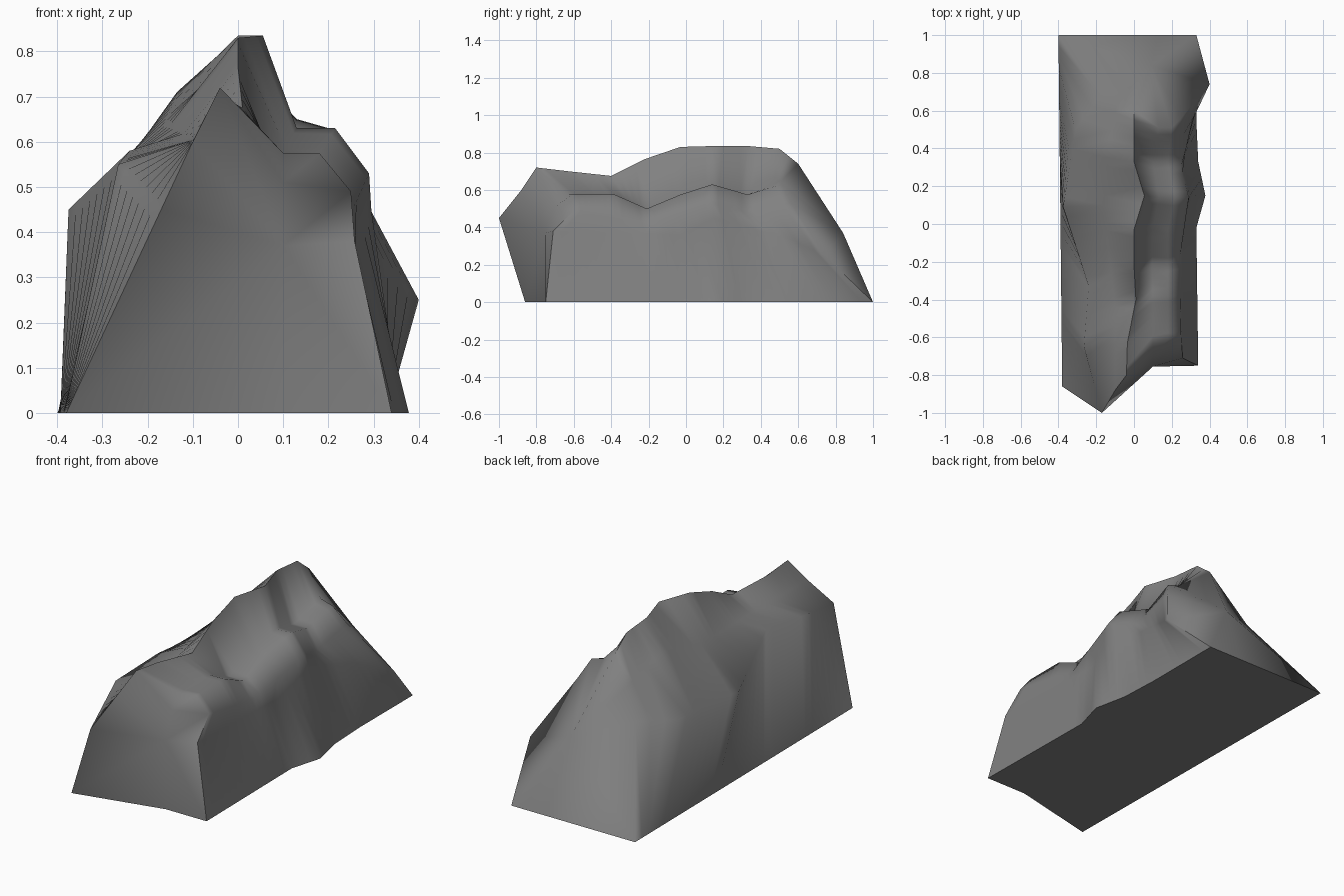
import bpy
import bmesh
import math
from mathutils import Vector

if "Cube" in bpy.data.objects:
    bpy.data.objects.remove(bpy.data.objects["Cube"])

SEGMENTS = 32


def rail(*keys):
    """Sample a lengthwise contour, given as (y, x, z) keys, keeping every key as a corner."""
    first, last = keys[0][0], keys[-1][0]
    stops = [round((key[0] - first) / (last - first) * SEGMENTS) for key in keys]
    samples = [Vector((keys[0][1], first, keys[0][2]))]
    for a, b, i, j in zip(keys, keys[1:], stops, stops[1:]):
        start, end = Vector((a[1], a[0], a[2])), Vector((b[1], b[0], b[2]))
        samples += [start.lerp(end, (k - i) / (j - i)) for k in range(i + 1, j + 1)]
    return samples


# Lengthwise contours of the rock, from the left foot over the ridge to the right foot
left_foot = rail((-.86, -.38, 0), (1, -.4, 0))
left_crease = rail((-1, -.17, .45), (-.65, -.265, .55), (-.33, -.24, .58),
                   (.09, -.375, .45), (.5, -.31, .44), (.68, -.18, .46))
upper_slope = rail((-.88, -.1, .6), (-.44, -.1, .605), (.1, -.16, .645),
                   (.4, -.135, .71), (.64, -.09, .6))
ridge = rail((-.8, -.04, .72), (-.63, -.035, .7), (-.4, .01, .675), (-.22, 0, .765),
             (-.03, 0, .83), (.15, .055, .835), (.33, 0, .835), (.5, 0, .82), (.6, 0, .74))
ledge_inner = rail((-.63, .1, .575), (-.38, .1, .575), (-.21, .095, .5), (-.03, .1, .575),
                   (.14, .13, .63), (.33, .1, .575), (.51, .13, .65))
ledge_outer = rail((-.61, .18, .575), (-.38, .18, .575), (-.21, .18, .5), (-.03, .18, .575),
                   (.14, .215, .63), (.33, .18, .575), (.51, .2, .63))
shoulder = rail((-.6, .25, .49), (-.2, .24, .42), (.14, .29, .53),
                (.33, .24, .48), (.56, .25, .53))
right_wall = rail((-.71, .258, .38), (-.03, .26, .36), (.15, .295, .45),
                  (.33, .26, .4), (.55, .31, .34), (.74, .4, .25))
right_foot = rail((-.75, .34, 0), (-.02, .33, 0), (.15, .378, 0), (.33, .34, 0),
                  (.55, .33, 0), (1, .33, 0))
rails = [left_foot, left_crease, upper_slope, ridge, ledge_inner,
         ledge_outer, shoulder, right_wall, right_foot]

bm = bmesh.new()
grid = [[bm.verts.new(p) for p in points] for points in rails]


def fan(centre, ring):
    """Join a centre vertex to each pair of neighbours along a ring."""
    for a, b in zip(ring, ring[1:]):
        bm.faces.new((centre, a, b))


def strip(a, b, start, end):
    """Join two contours with quads."""
    for i in range(start, end):
        bm.faces.new((a[i], a[i + 1], b[i + 1], b[i]))


# Skin between neighbouring contours
for a, b in zip(grid, grid[1:]):
    strip(a, b, 0, SEGMENTS)

# Front face: upright up to a knee, then rounded over a brow onto the ledge
front_foot = bm.verts.new((.1, -.75, 0))
knee = bm.verts.new((.1, -.755, .37))
brow = bm.verts.new((.1, -.7, .51))
front = [line[0] for line in grid]
fan(knee, [front_foot] + front[:4] + [brow] + front[6:] + [front_foot])
fan(brow, front[3:7])

# Back face, fanned from the bulge in its middle
back_foot = bm.verts.new((.13, 1, 0))
bulge = bm.verts.new((.09, .84, .37))
fan(bulge, [back_foot] + [line[-1] for line in grid] + [back_foot])

# Flat underside, with its ends fanned from the foot of the front and back faces
left, right = grid[0], grid[-1]
fan(front_foot, right[:4] + left[3::-1])
strip(left, right, 3, SEGMENTS - 1)
fan(back_foot, [left[-1], left[-2], right[-2], right[-1]])

bmesh.ops.triangulate(bm, faces=bm.faces[:])
bmesh.ops.recalc_face_normals(bm, faces=bm.faces[:])
mesh = bpy.data.meshes.new("rock")
bm.to_mesh(mesh)
bm.free()

rock = bpy.data.objects.new("rock", mesh)
bpy.context.collection.objects.link(rock)

# Stone colour
stone = bpy.data.materials.new("grey stone")
stone.use_nodes = True
colour = (.22, .22, .22, 1)
stone.diffuse_color = colour
shader = next(n for n in stone.node_tree.nodes if n.type == "BSDF_PRINCIPLED")
shader.inputs["Base Color"].default_value = colour
shader.inputs["Roughness"].default_value = .9
mesh.materials.append(stone)

# Soft faces with crisp main edges
bpy.ops.object.select_all(action="DESELECT")
rock.select_set(True)
bpy.context.view_layer.objects.active = rock
bpy.ops.object.shade_smooth_by_angle(angle=math.radians(72))
